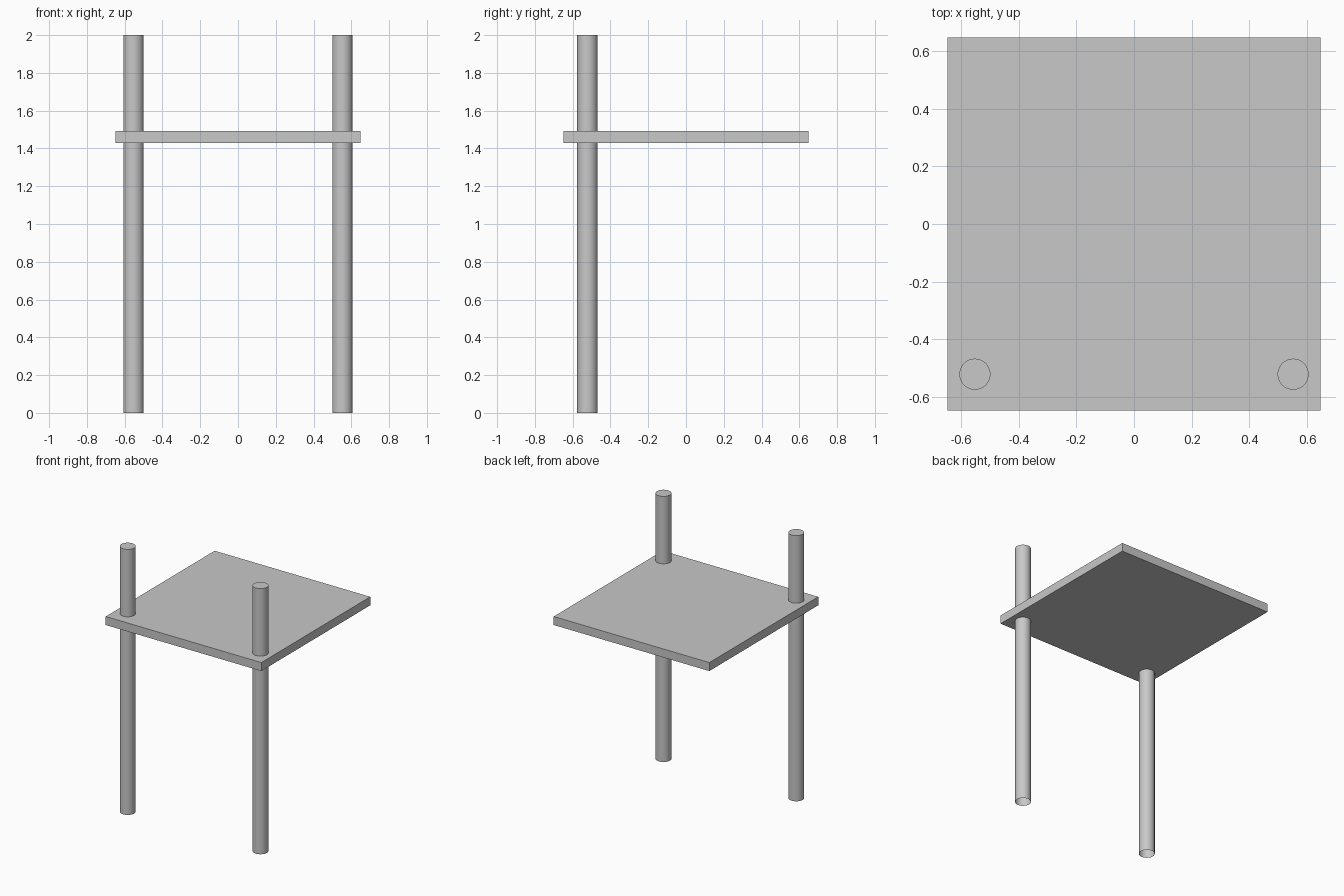
import bpy
import bmesh
import math
from mathutils import Matrix

cube = bpy.data.objects.get("Cube")
if cube:
    bpy.data.objects.remove(cube, do_unlink=True)

HEIGHT = 2.0
RADIUS = 0.054

grey = bpy.data.materials.new("light_grey")
grey.use_nodes = True
colour = (0.58, 0.58, 0.58, 1.0)
grey.diffuse_color = colour
grey.node_tree.nodes["Principled BSDF"].inputs["Base Color"].default_value = colour


def add_object(name, bm, location):
    mesh = bpy.data.meshes.new(name)
    bm.to_mesh(mesh)
    bm.free()
    mesh.materials.append(grey)
    obj = bpy.data.objects.new(name, mesh)
    obj.location = location
    bpy.context.collection.objects.link(obj)
    return obj


# Square slab
bm = bmesh.new()
bmesh.ops.create_cube(bm, size=1, matrix=Matrix.Diagonal((1.296, 1.296, 0.064, 1)))
add_object("platform", bm, (0, 0, 1.46))

# Two front poles running through the slab, hollow at the foot
for side, x in (("left", 0.553), ("right", -0.553)):
    bm = bmesh.new()
    bmesh.ops.create_cone(bm, cap_ends=True, segments=48, radius1=RADIUS,
                          radius2=RADIUS, depth=HEIGHT)
    foot = [f for f in bm.faces if f.normal.z < -0.9]
    bmesh.ops.delete(bm, geom=foot, context="FACES_ONLY")
    pole = add_object(side + "_pole", bm, (x, -0.522, HEIGHT / 2))
    bpy.ops.object.select_all(action="DESELECT")
    pole.select_set(True)
    bpy.context.view_layer.objects.active = pole
    bpy.ops.object.shade_smooth_by_angle(angle=math.radians(30))
